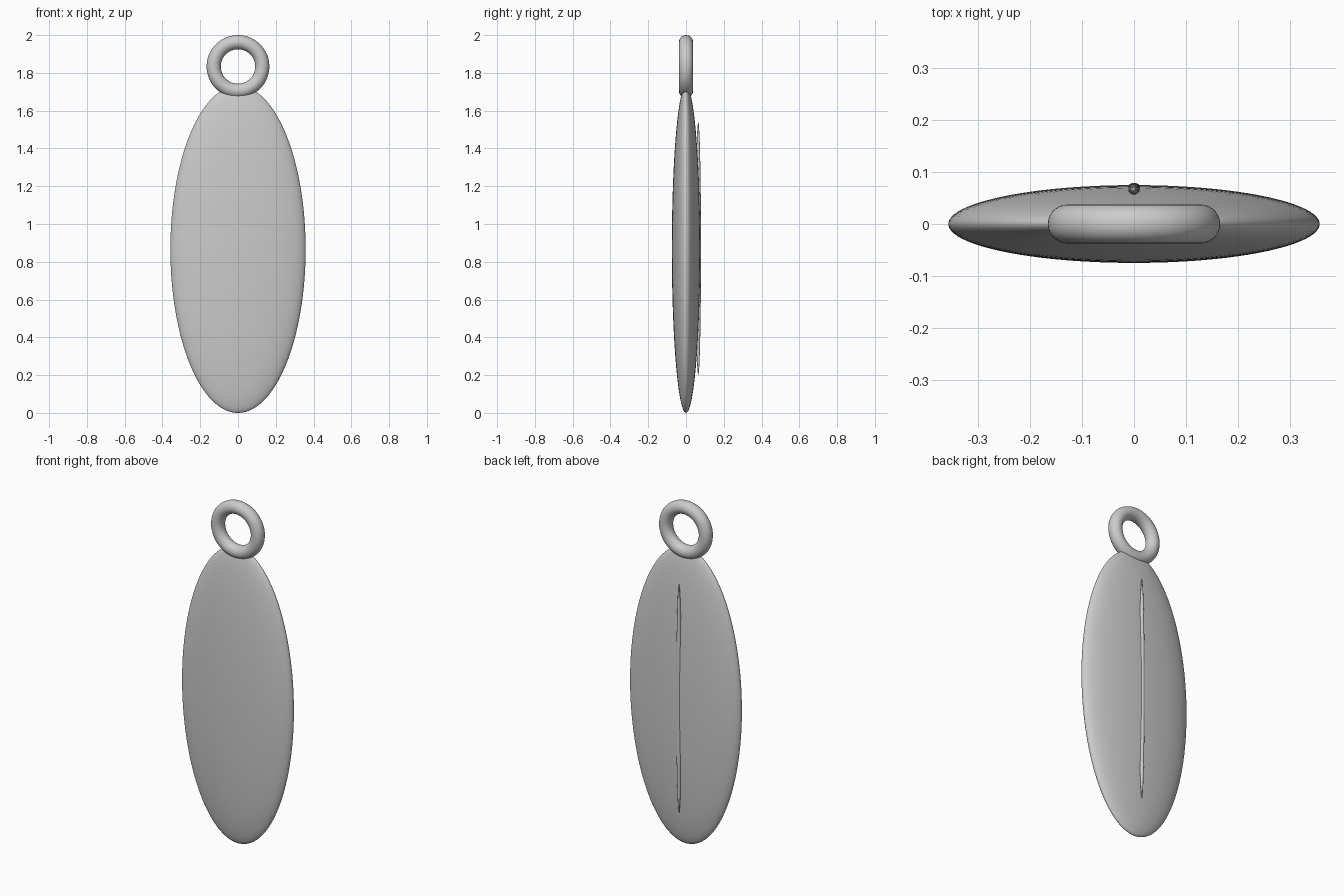
import bpy
import math

if "Cube" in bpy.data.objects:
    bpy.data.objects.remove(bpy.data.objects["Cube"])


def ellipsoid(name, centre, radii, segments, rings):
    bpy.ops.mesh.primitive_uv_sphere_add(segments=segments, ring_count=rings,
                                         radius=1, location=centre)
    ob = bpy.context.object
    ob.name = name
    ob.scale = radii
    bpy.ops.object.transform_apply(location=False, rotation=False, scale=True)
    bpy.ops.object.shade_smooth()
    return ob


# Flattened oval pendant body
ellipsoid("pendant_body", (0, 0, 0.866), (0.358, 0.075, 0.866), 96, 64)

# Slim tapered ridge half sunk into the back
ellipsoid("back_ridge", (0, 0.065, 0.87), (0.0145, 0.0145, 0.67), 24, 48)

# Hanging ring at the top
bpy.ops.mesh.primitive_torus_add(major_radius=0.1285, minor_radius=0.0375,
                                 major_segments=72, minor_segments=28,
                                 location=(0, 0, 1.834),
                                 rotation=(math.pi / 2, 0, 0))
ring = bpy.context.object
ring.name = "hanging_ring"
bpy.ops.object.shade_smooth()
